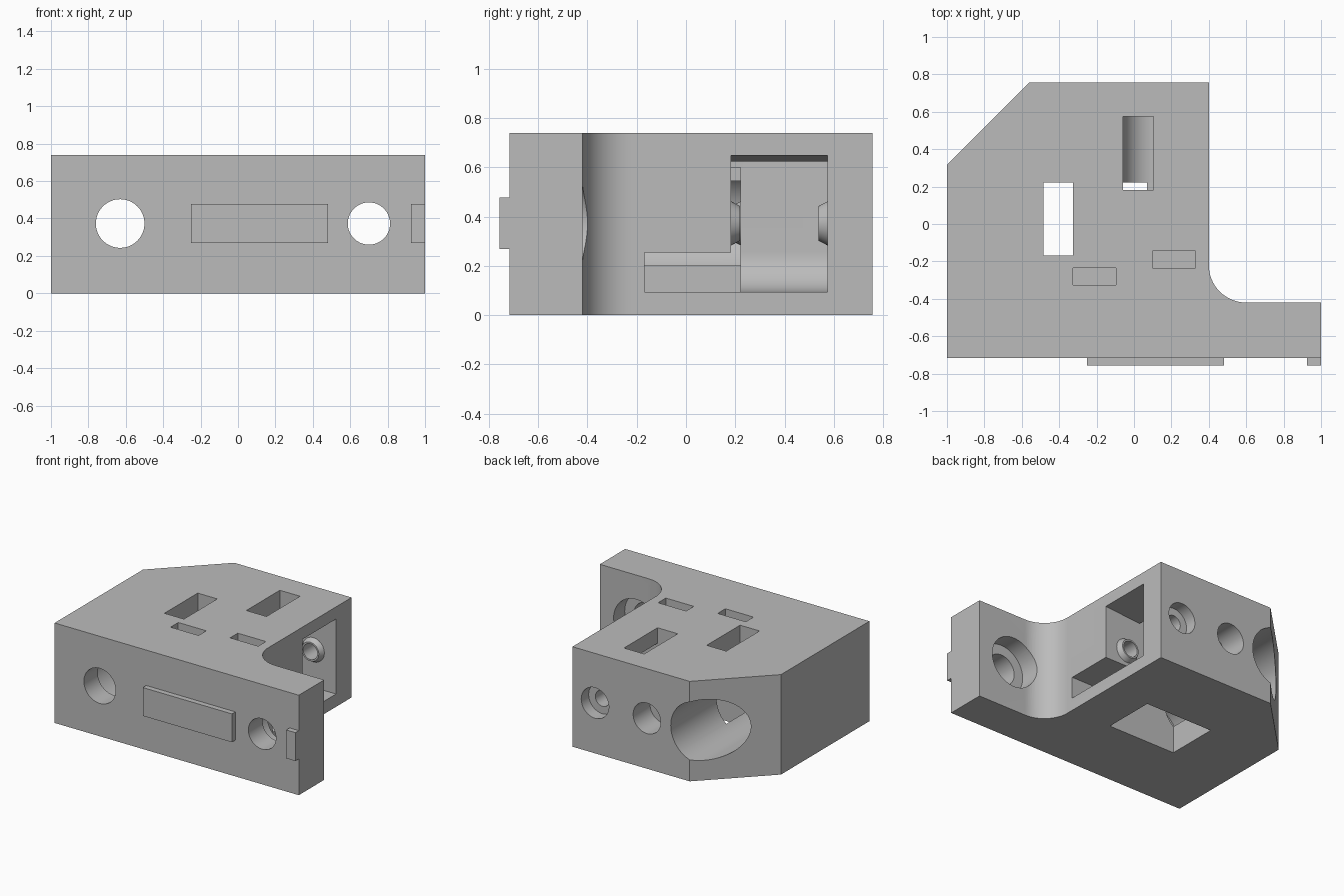
import bpy, bmesh, math
from mathutils import Matrix, Vector

old = bpy.data.objects.get("Cube")
if old:
    bpy.data.objects.remove(old, do_unlink=True)

grey = bpy.data.materials.new("plain_grey")
grey.use_nodes = True
color = (0.5, 0.5, 0.5, 1)
grey.diffuse_color = color
grey.node_tree.nodes["Principled BSDF"].inputs["Base Color"].default_value = color

AXIS_Z = 0.373      # height of every bore
HEIGHT = 0.74


def finish(name, bm):
    bmesh.ops.recalc_face_normals(bm, faces=bm.faces)
    mesh = bpy.data.meshes.new(name)
    bm.to_mesh(mesh)
    bm.free()
    mesh.materials.append(grey)
    obj = bpy.data.objects.new(name, mesh)
    bpy.context.collection.objects.link(obj)
    return obj


def prism(name, points, lo, hi, axis="Z"):
    """Extrude an outline along Z (points are x, y) or Y (points are x, z)."""
    bm = bmesh.new()
    place = (lambda p: (p[0], p[1], lo)) if axis == "Z" else (lambda p: (p[0], lo, p[1]))
    face = bm.faces.new([bm.verts.new(place(p)) for p in points])
    moved = bmesh.ops.extrude_face_region(bm, geom=[face])["geom"]
    step = Vector((0, 0, hi - lo)) if axis == "Z" else Vector((0, hi - lo, 0))
    bmesh.ops.translate(bm, vec=step, verts=[v for v in moved if isinstance(v, bmesh.types.BMVert)])
    return finish(name, bm)


def box(name, x0, x1, y0, y1, z0, z1):
    return prism(name, [(x0, y0), (x1, y0), (x1, y1), (x0, y1)], z0, z1)


def rod(name, x, y0, y1, r0, r1=None):
    """Round bar or cone along Y, radius r0 at y0 and r1 at y1."""
    bm = bmesh.new()
    turn = Matrix.Translation((x, (y0 + y1) / 2, AXIS_Z)) @ Matrix.Rotation(-math.pi / 2, 4, "X")
    bmesh.ops.create_cone(bm, cap_ends=True, segments=64, radius1=r0,
                          radius2=r0 if r1 is None else r1, depth=y1 - y0, matrix=turn)
    return finish(name, bm)


def arc(cx, cy, r, start, end, steps=16):
    angles = [math.radians(start + (end - start) * i / steps) for i in range(steps + 1)]
    return [(cx + r * math.cos(a), cy + r * math.sin(a)) for a in angles]


def combine(target, tool, operation):
    mod = target.modifiers.new(tool.name, "BOOLEAN")
    mod.operation = operation
    mod.solver = "EXACT"
    mod.object = tool
    tool.hide_render = True
    bpy.context.view_layer.objects.active = target
    bpy.ops.object.modifier_apply(modifier=mod.name)
    bpy.data.objects.remove(tool, do_unlink=True)


# Main block: front flange, inner fillet and chamfered corner
outline = [(-1, -0.717), (1, -0.717), (1, -0.42)]
outline += arc(0.6, -0.22, 0.2, 270, 180)
outline += [(0.4, 0.757), (-0.56, 0.757), (-1, 0.317)]
body = prism("mount_block", outline, 0, HEIGHT)

# Two pulley chambers with their vertical slots and side exits
chamber_a = [(-0.485, 0.8), (-0.485, -0.1), (0.07, -0.1), (0.07, 0.095), (0.5, 0.095),
             (0.5, 0.255), (0.07, 0.255), (0.07, 0.6), (-0.325, 0.6), (-0.325, 0.8)]
chamber_b = [(-0.06, 0.8)] + arc(0.105, 0.26, 0.165, 180, 270)
chamber_b += [(0.5, 0.095), (0.5, 0.658), (0.105, 0.625), (0.105, 0.8)]
combine(body, prism("front_chamber", chamber_a, -0.168, 0.222, "Y"), "DIFFERENCE")
combine(body, prism("rear_chamber", chamber_b, 0.183, 0.575, "Y"), "DIFFERENCE")

# Conical spacers on both walls of each chamber
for x, y0, y1 in [(-0.21, -0.168, 0.222), (0.215, 0.183, 0.575)]:
    combine(body, rod("spacer_front", x, y0 - 0.01, y0 + 0.037, 0.095, 0.07), "UNION")
    combine(body, rod("spacer_rear", x, y1 - 0.037, y1 + 0.01, 0.07, 0.095), "UNION")

# Pulley screws with head recesses, and nut slots from the top
for x, nut_y, head_y in [(-0.21, -0.28, 0.56), (0.215, -0.19, 0.67)]:
    combine(body, rod("screw_hole", x, nut_y - 0.08, 0.9, 0.058), "DIFFERENCE")
    combine(body, rod("screw_head", x, head_y, 0.9, 0.113), "DIFFERENCE")
    combine(body, box("nut_slot", x - 0.115, x + 0.115, nut_y - 0.045, nut_y + 0.045,
                      0.26, 0.8), "DIFFERENCE")

# Stepped bores through the front
for x, small, large, step_y in [(-0.63, 0.13, 0.225, -0.555), (0.7, 0.113, 0.187, -0.55)]:
    combine(body, rod("front_bore", x, -0.9, step_y + 0.05, small), "DIFFERENCE")
    combine(body, rod("rear_bore", x, step_y, 0.9 if x < 0 else -0.2, large), "DIFFERENCE")

# Raised locating keys on the front face
keys = [box("long_key", -0.25, 0.48, -0.757, -0.717, 0.268, 0.478),
        box("end_key", 0.925, 1, -0.757, -0.717, 0.268, 0.478)]

bpy.ops.object.select_all(action="DESELECT")
body.select_set(True)
bpy.context.view_layer.objects.active = body
bpy.ops.object.shade_smooth_by_angle(angle=math.radians(25))
